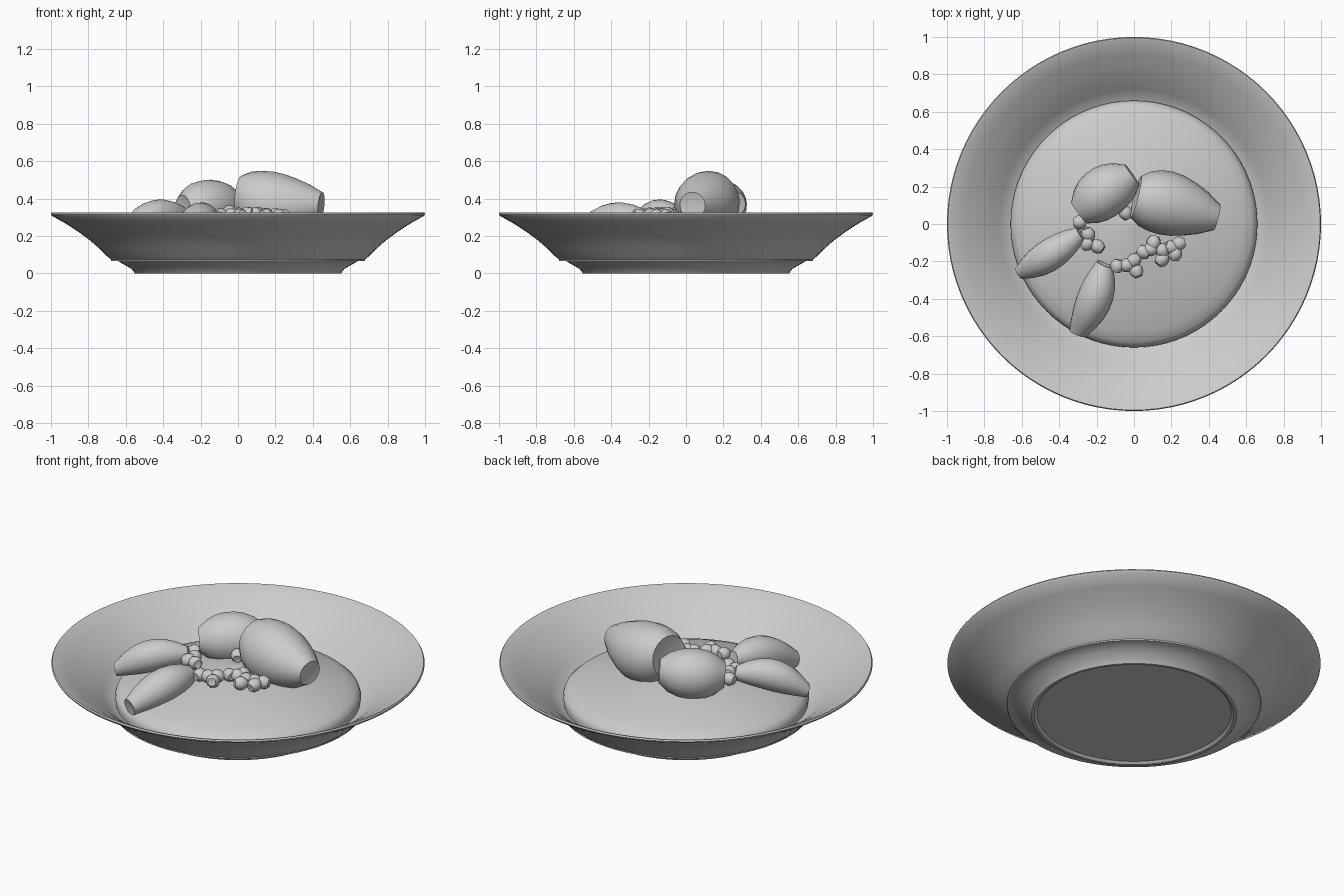
import bpy, bmesh, math
from mathutils import Vector

if "Cube" in bpy.data.objects:
    bpy.data.objects.remove(bpy.data.objects["Cube"])

grey = bpy.data.materials.new("plain grey")
grey.diffuse_color = (0.6, 0.6, 0.6, 1)
grey.use_nodes = True
grey.node_tree.nodes["Principled BSDF"].inputs["Base Color"].default_value = grey.diffuse_color


def finish(name, bm, angle):
    bmesh.ops.recalc_face_normals(bm, faces=bm.faces)
    mesh = bpy.data.meshes.new(name)
    bm.to_mesh(mesh)
    bm.free()
    mesh.materials.append(grey)
    ob = bpy.data.objects.new(name, mesh)
    bpy.context.collection.objects.link(ob)
    bpy.ops.object.select_all(action='DESELECT')
    ob.select_set(True)
    bpy.context.view_layer.objects.active = ob
    bpy.ops.object.shade_smooth_by_angle(angle=math.radians(angle))
    return ob


def lathe(name, profile, steps=96, angle=35):
    """Spin a (radius, height) profile around z."""
    bm = bmesh.new()
    verts = [bm.verts.new((r, 0, z)) for r, z in profile]
    edges = [bm.edges.new(p) for p in zip(verts, verts[1:])]
    bmesh.ops.spin(bm, geom=verts + edges, cent=(0, 0, 0), axis=(0, 0, 1),
                   angle=math.tau, steps=steps, use_duplicate=False)
    bmesh.ops.remove_doubles(bm, verts=bm.verts, dist=0.0005)
    return finish(name, bm, angle)


def add_barrel(bm, start, mid, end, radii, sides):
    """Bulging tube along a slightly bent axis, with shallow dished ends."""
    a, m, b = Vector(start), Vector(mid), Vector(end)
    ctrl = 2 * m - (a + b) / 2
    axis = (b - a).normalized()
    side = axis.cross(Vector((0, 0, 1))).normalized()
    up = side.cross(axis)
    rings, n = [], len(radii) - 1
    for i, r in enumerate(radii):
        t = i / n
        c = a * (1 - t) ** 2 + ctrl * 2 * t * (1 - t) + b * t * t
        rings.append([bm.verts.new(c + r * (math.cos(u) * side + math.sin(u) * up))
                      for u in (math.tau * k / sides for k in range(sides))])
    for p, q in zip(rings, rings[1:]):
        for k in range(sides):
            j = (k + 1) % sides
            bm.faces.new((p[k], p[j], q[j], q[k]))
    for ring, c, s, r in ((rings[0], a, 1, radii[0]), (rings[-1], b, -1, radii[-1])):
        tip = bm.verts.new(c + axis * s * r * 0.2)
        for k in range(sides):
            bm.faces.new((ring[k], ring[(k + 1) % sides], tip))


# Plate: foot, thin ledge, flared wall, rim and inner face
lathe("plate", [
    (0, 0.012), (0.52, 0.012), (0.535, 0), (0.55, 0), (0.57, 0.025), (0.61, 0.048),
    (0.64, 0.066), (0.68, 0.068), (0.68, 0.076), (0.70, 0.092), (0.74, 0.132),
    (0.79, 0.176), (0.85, 0.22), (0.92, 0.266), (0.995, 0.308), (1.0, 0.318),
    (0.995, 0.326), (0.985, 0.324), (0.91, 0.282), (0.84, 0.236), (0.78, 0.194),
    (0.72, 0.143), (0.67, 0.10), (0.60, 0.08), (0, 0.08)])

# Mound of food filling the plate centre
lathe("food_mound", [
    (0, 0.31), (0.03, 0.302), (0.12, 0.292), (0.25, 0.27), (0.38, 0.245), (0.50, 0.215),
    (0.58, 0.19), (0.63, 0.17), (0.652, 0.15), (0.66, 0.125), (0.655, 0.09)], 72, 60)

# Four large barrel-shaped pieces: start, middle, end, radii along the axis
PIECES = {
    "large_piece": ((0.01, 0.145, 0.41), (0.20, 0.105, 0.37), (0.445, 0.035, 0.365),
                    (0.115, 0.15, 0.167, 0.172, 0.165, 0.145, 0.115, 0.07)),
    "round_piece": ((-0.295, 0.06, 0.35), (-0.16, 0.17, 0.362), (-0.01, 0.265, 0.375),
                    (0.07, 0.108, 0.13, 0.138, 0.138, 0.128, 0.106, 0.065)),
    "left_long_piece": ((-0.615, -0.265, 0.215), (-0.45, -0.165, 0.305), (-0.285, -0.05, 0.32),
                        (0.035, 0.06, 0.077, 0.085, 0.085, 0.077, 0.062, 0.038)),
    "front_long_piece": ((-0.30, -0.585, 0.20), (-0.21, -0.40, 0.28), (-0.155, -0.215, 0.30),
                         (0.048, 0.07, 0.086, 0.094, 0.094, 0.086, 0.07, 0.045)),
}
for name, (start, mid, end, radii) in PIECES.items():
    bm = bmesh.new()
    add_barrel(bm, start, mid, end, radii, 20)
    finish(name, bm, 40)

# Small pellets scattered between the pieces
SPOTS = [(-0.29, 0.01), (-0.245, -0.055), (-0.25, -0.105), (-0.195, -0.12),
         (-0.09, -0.225), (-0.04, -0.22), (0.012, -0.25), (0.0, -0.195),
         (0.05, -0.15), (0.105, -0.10), (0.09, -0.135), (0.15, -0.14),
         (0.15, -0.19), (0.20, -0.125), (0.22, -0.16), (0.24, -0.105), (-0.045, 0.06)]
bm = bmesh.new()
for i, (x, y) in enumerate(SPOTS):
    z = 0.335 - 0.10 * math.hypot(x, y)
    turn = i * 1.9
    d = Vector((math.cos(turn), math.sin(turn), 0.25 * math.sin(i * 2.3))) * 0.034
    c = Vector((x, y, z))
    add_barrel(bm, c - d, c, c + d, (0.022, 0.034, 0.038, 0.034, 0.022), 10)
finish("pellets", bm, 45)
